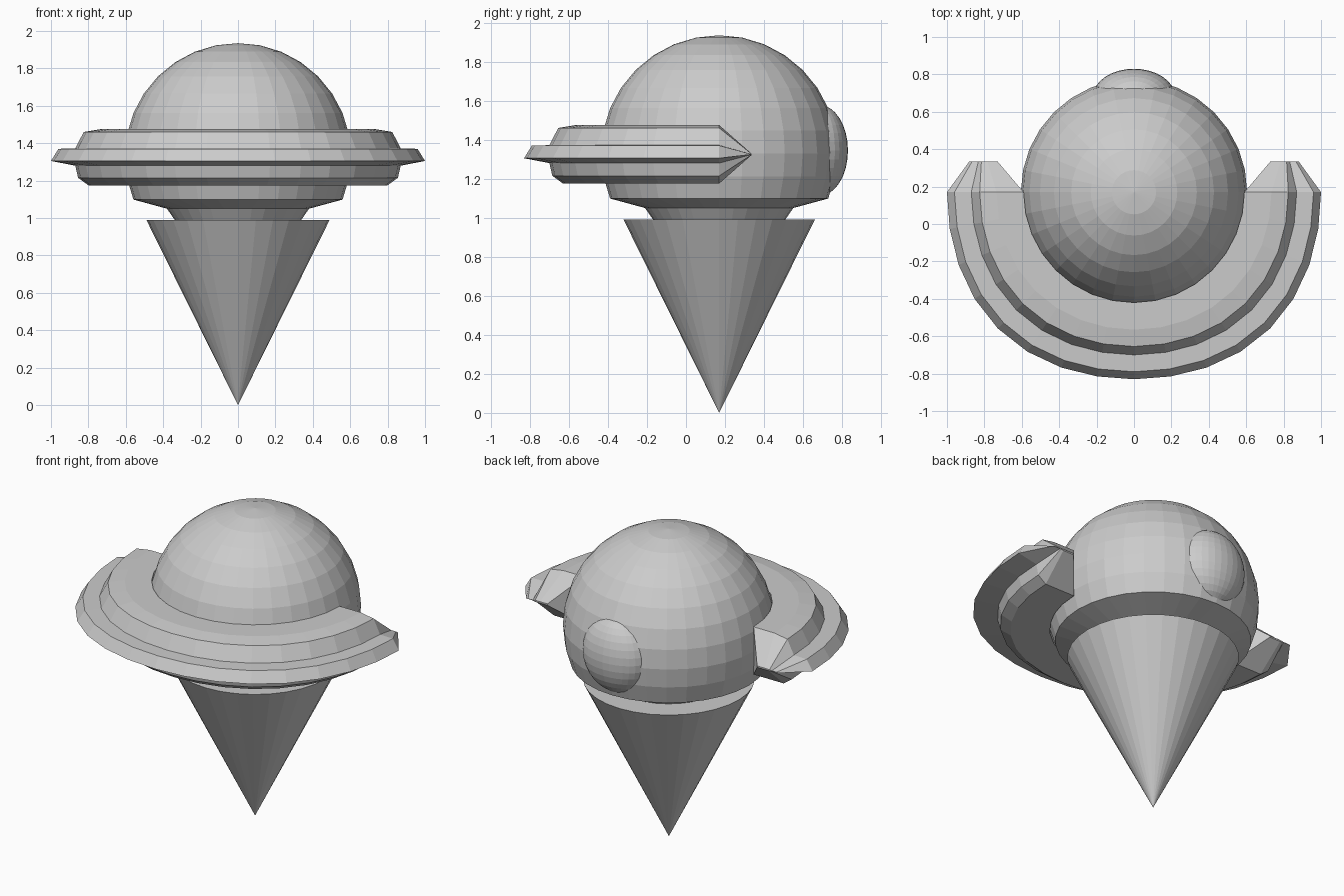
import bpy, bmesh, math

if "Cube" in bpy.data.objects:
    bpy.data.objects.remove(bpy.data.objects["Cube"])

CY = 0.17          # shared axis of ball, cone and collar

mat = bpy.data.materials.new("plain_grey")
mat.diffuse_color = (0.6, 0.6, 0.6, 1)
mat.use_nodes = True
mat.node_tree.nodes["Principled BSDF"].inputs["Base Color"].default_value = mat.diffuse_color


def finish(name, bm):
    bmesh.ops.remove_doubles(bm, verts=bm.verts, dist=0.0005)
    bmesh.ops.recalc_face_normals(bm, faces=bm.faces)
    me = bpy.data.meshes.new(name)
    bm.to_mesh(me)
    bm.free()
    me.materials.append(mat)
    ob = bpy.data.objects.new(name, me)
    bpy.context.collection.objects.link(ob)
    return ob


def skin(bm, loops, closed):
    """Join neighbouring loops of vertices with quads."""
    for a, b in zip(loops, loops[1:]):
        n = len(a)
        for i in range(n if closed else n - 1):
            j = (i + 1) % n
            bm.faces.new((a[i], a[j], b[j], b[i]))


def lathe(name, profile, sides=32):
    bm = bmesh.new()
    loops = []
    for r, z in profile:
        loops.append([bm.verts.new((r * math.cos(2 * math.pi * k / sides),
                                    CY + r * math.sin(2 * math.pi * k / sides), z))
                      for k in range(sides)])
    skin(bm, loops, True)
    bmesh.ops.remove_doubles(bm, verts=bm.verts, dist=0.0005)
    bmesh.ops.holes_fill(bm, edges=[e for e in bm.edges if e.is_boundary], sides=0)
    return finish(name, bm)


# Cone with flat lid
lathe("cone", [(0, 0), (0.49, 0.99)])

# Ball: round above, flattened and tucked in below
R, CZ = 0.605, 1.33
ball = [(R * math.cos(math.radians(a * 11.25)), CZ + R * math.sin(math.radians(a * 11.25)))
        for a in range(8, -3, -1)]
lathe("scoop", ball + [(0.38, 1.05), (0.335, 0.985)])

# Bump on the back of the ball
bm = bmesh.new()
bmesh.ops.create_uvsphere(bm, u_segments=32, v_segments=16, radius=1)
for v in bm.verts:
    v.co = (v.co.x * 0.22, 0.68 + v.co.y * 0.15, 1.345 + v.co.z * 0.235)
finish("back_bump", bm)

# Half collar: stepped section swept around the front, with wedge ends
section = [(0.59, 1.475), (0.735, 1.475), (0.825, 1.46), (0.87, 1.372), (0.96, 1.37),
           (1.0, 1.305), (0.87, 1.28), (0.855, 1.215), (0.80, 1.175), (0.59, 1.175)]
STEPS = 16
bm = bmesh.new()


def wedge_tip(side):
    return [bm.verts.new((side * (0.73 + (r - 0.59) / 0.41 * 0.15), 0.335,
                          1.325 + (z - 1.325) * 0.03)) for r, z in section]


loops = [wedge_tip(-1)]
for k in range(STEPS + 1):
    a = math.pi + math.pi * k / STEPS
    swell = 0.03 * math.sin(2 * a) ** 2
    loop = []
    for r, z in section:
        rr = r + swell * (r - 0.59) / 0.41
        loop.append(bm.verts.new((rr * math.cos(a), CY + rr * math.sin(a), z)))
    loops.append(loop)
loops.append(wedge_tip(1))
skin(bm, loops, True)
bm.faces.new(loops[0])
bm.faces.new(loops[-1])
finish("half_collar", bm)
